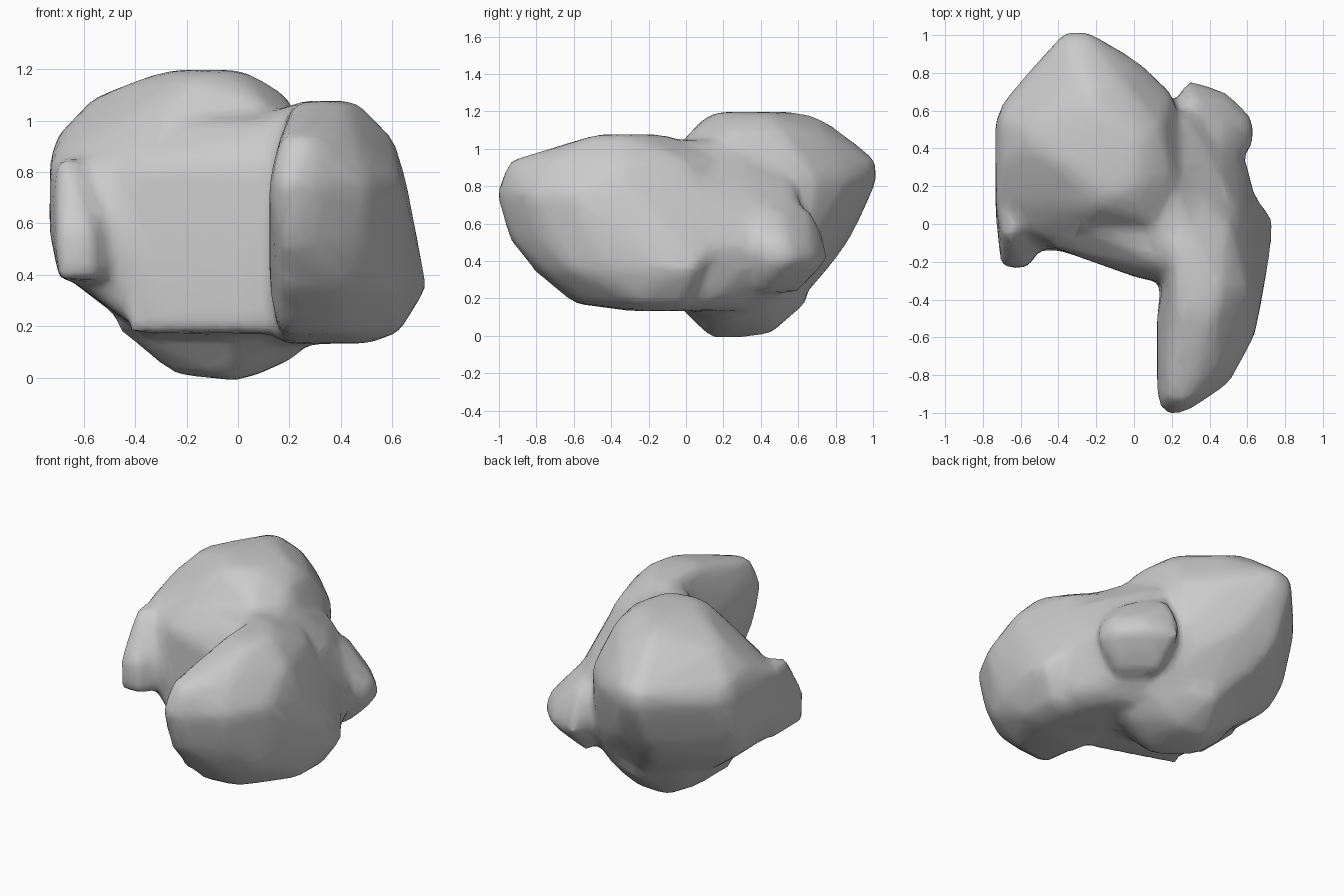
import bpy
import bmesh
from mathutils import Vector

cube = bpy.data.objects.get("Cube")
if cube:
    bpy.data.objects.remove(cube, do_unlink=True)

stone = bpy.data.materials.new("grey stone")
stone.use_nodes = True
grey = (0.6, 0.6, 0.6, 1)
stone.diffuse_color = grey
stone.node_tree.nodes["Principled BSDF"].inputs["Base Color"].default_value = grey


def ring(height, *outline):
    """Horizontal outline of a lump at one height."""
    return [Vector((x, y, height)) for x, y in outline]


def add_lump(target, *rings):
    """Wrap a convex skin around stacked outlines and add it to the target."""
    lump = bmesh.new()
    for outline in rings:
        for point in outline:
            lump.verts.new(point)
    bmesh.ops.convex_hull(lump, input=lump.verts)
    loose = [v for v in lump.verts if not v.link_faces]
    bmesh.ops.delete(lump, geom=loose, context='VERTS')
    bmesh.ops.recalc_face_normals(lump, faces=lump.faces)
    part = bpy.data.meshes.new("lump")
    lump.to_mesh(part)
    lump.free()
    target.from_mesh(part)
    bpy.data.meshes.remove(part)


rough = bmesh.new()

# main boulder with a blunt point at the back
add_lump(
    rough,
    ring(.18, (-.36, -.1), (.15, -.2), (.3, .1), (.2, .5), (-.1, .6), (-.38, .4)),
    ring(.4, (-.66, 0), (-.67, .45), (-.3, .79), (.1, .68)),
    ring(.55, (-.725, 0), (-.725, .5), (-.36, .89), (-.1, .85), (.18, .68), (.3, .2),
         (-.55, -.12), (-.3, -.14)),
    ring(.83, (-.725, .12), (-.725, .55), (-.68, .66), (-.36, 1.01), (-.25, 1.01),
         (0, .87), (.2, .68), (-.5, -.06), (-.3, -.11)),
    ring(.93, (-.7, .33), (-.7, .55), (-.36, 1.01), (-.25, 1.01), (-.02, .83),
         (.18, .62), (.25, .3), (.15, -.08), (-.3, -.06)),
    ring(1.08, (-.56, .4), (-.56, .5), (-.3, .83), (-.06, .74), (.14, .52), (.2, .25),
         (.08, .02), (-.3, .08)),
    ring(1.16, (-.37, .32), (-.3, .6), (-.24, .72), (.07, .45), (.07, .25), (-.2, .1)),
    ring(1.19, (-.25, .27), (-.22, .6), (0, .45), (0, .2), (-.1, .16)),
)

# long arm reaching forward
add_lump(
    rough,
    ring(.14, (.17, -.3), (.5, -.25), (.5, 0), (.2, .1)),
    ring(.18, (.17, -.6), (.4, -.56), (.62, -.25), (.62, 0)),
    ring(.35, (.725, .05), (.725, -.08), (.66, -.4), (.58, -.6), (.4, -.76),
         (.17, -.81), (.13, -.5)),
    ring(.52, (.17, -.94), (.28, -.92), (.47, -.8), (.65, -.5), (.6, .2)),
    ring(.76, (.13, -.94), (.18, -1.01), (.28, -.99), (.5, -.84), (.63, -.6),
         (.65, -.3), (.13, -.5)),
    ring(.93, (.17, -.92), (.28, -.94), (.45, -.75), (.6, -.35), (.5, 0), (.3, .2)),
    ring(1.07, (.24, -.44), (.42, -.48), (.46, -.32), (.32, -.14), (.22, -.1)),
)

# saddle joining the arm to the boulder and its shelf at the back
add_lump(
    rough,
    ring(1.04, (.05, .03), (.2, -.2), (.32, -.12), (.23, .1), (.17, .28)),
    ring(.8, (.56, 0), (.44, .3), (.27, .58)),
    ring(.48, (.66, .05), (.6, .29), (.54, .48), (.25, .7)),
    ring(.19, (.58, .1), (.46, .3), (.2, .5)),
    ring(.14, (.5, .05), (.35, .28), (.1, .4), (.1, 0)),
)

# filled inner corner between boulder and arm
corner = [(-.42, -.12), (-.2, -.18), (.03, -.28), (.3, -.32), (.2, .1)]
add_lump(
    rough,
    ring(.18, *corner),
    ring(.82, *corner),
    ring(1, (-.25, 0), (.1, -.12), (.25, -.25), (.2, .1)),
)

# side flap on the front right
add_lump(
    rough,
    ring(.39, (-.69, -.22), (-.56, -.23), (-.45, 0), (-.69, .1)),
    ring(.57, (-.7, -.22), (-.57, -.23), (-.45, 0), (-.725, .1)),
    ring(.84, (-.7, -.04), (-.65, -.07), (-.5, .1), (-.725, .2)),
)

# shoulder knob on the back left
add_lump(
    rough,
    ring(.24, (.3, .3), (.3, .6), (.5, .42)),
    ring(.4, (.63, .42), (.63, .56), (.5, .69), (.28, .76), (.2, .3)),
    ring(.5, (.62, .42), (.61, .54), (.48, .67), (.28, .75)),
    ring(.68, (.48, .3), (.46, .5), (.3, .66), (.2, .4)),
)

# foot under the boulder
add_lump(
    rough,
    ring(0, (-.05, .12), (-.03, .3), (.02, .15)),
    ring(.02, (-.25, .25), (-.18, .45), (.03, .44), (.08, .24)),
    ring(.08, (.22, .25), (.15, .45)),
    ring(.2, (-.48, .2), (-.38, .5), (0, -.08), (.32, .1), (.25, .5), (-.1, .66)),
)

mesh = bpy.data.meshes.new("rough_boulder")
rough.to_mesh(mesh)
rough.free()
source = bpy.data.objects.new("rough_boulder", mesh)
bpy.context.collection.objects.link(source)

# fuse the lumps, soften the creases, regain the worn skin and thin out the faces
fuse = source.modifiers.new("fuse", 'REMESH')
fuse.mode = 'VOXEL'
fuse.voxel_size = 0.03
soften = source.modifiers.new("soften", 'SMOOTH')
soften.factor = 0.5
soften.iterations = 12
swell = source.modifiers.new("swell", 'DISPLACE')
swell.mid_level = 0
swell.strength = 0.008
thin = source.modifiers.new("thin", 'DECIMATE')
thin.ratio = 0.15
graph = bpy.context.evaluated_depsgraph_get()
final = bpy.data.meshes.new_from_object(source.evaluated_get(graph))
bpy.data.objects.remove(source, do_unlink=True)

final.name = "boulder"
final.materials.clear()
final.materials.append(stone)
for face in final.polygons:
    face.use_smooth = True
    face.material_index = 0
boulder = bpy.data.objects.new("boulder", final)
bpy.context.collection.objects.link(boulder)
